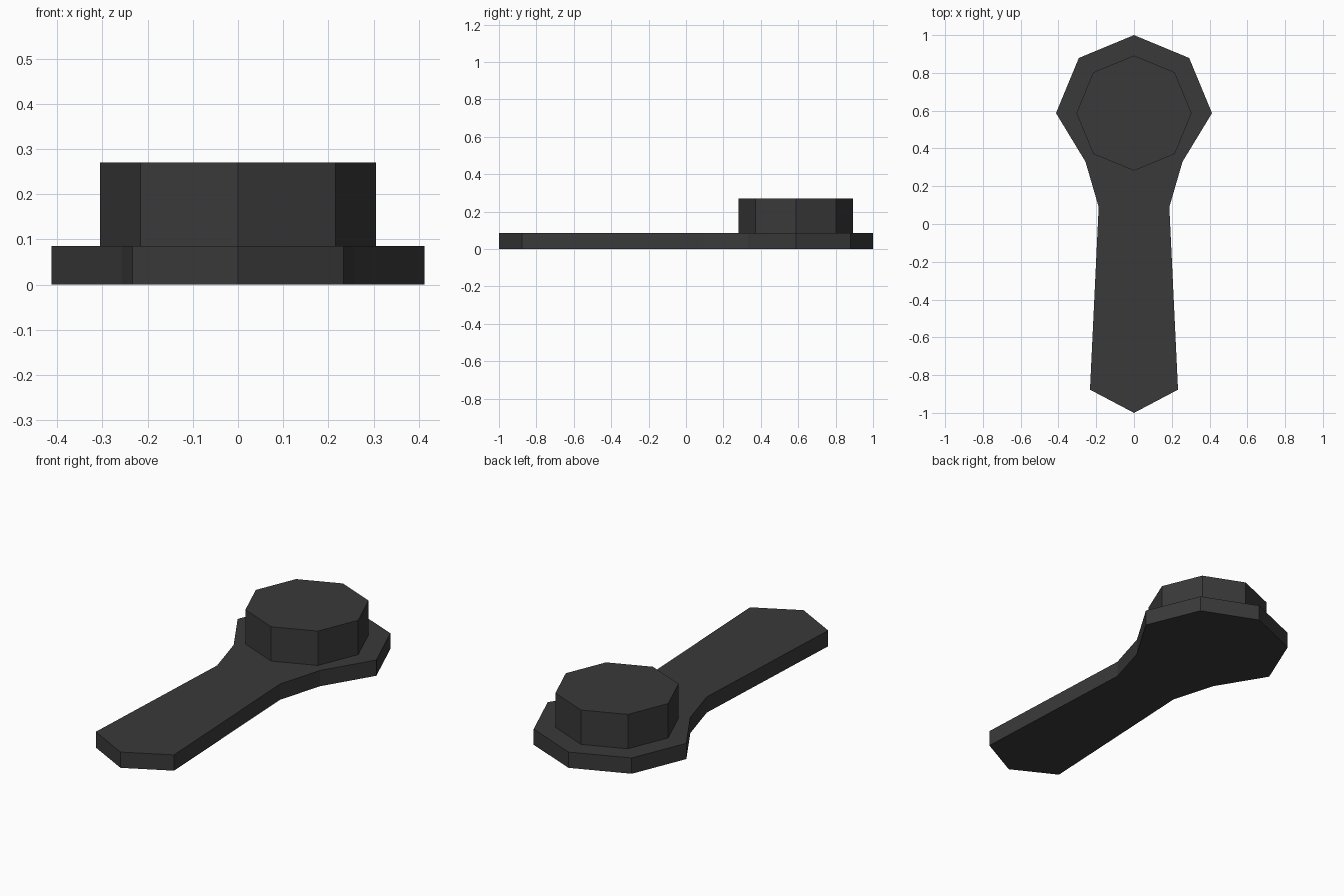
import bpy
import bmesh
from math import cos, sin, tau

cube = bpy.data.objects.get("Cube")
if cube:
    bpy.data.objects.remove(cube, do_unlink=True)

PLATE_TOP = 0.085
HUB_TOP = 0.27
HUB_Y = 0.587

# Single dark grey colour
grey = bpy.data.materials.new("dark_grey")
grey.use_nodes = True
colour = (0.042, 0.042, 0.042, 1)
grey.diffuse_color = colour
grey.node_tree.nodes["Principled BSDF"].inputs["Base Color"].default_value = colour


def prism(name, outline, bottom, top):
    """Extrude a flat outline into a solid with flat faces."""
    bm = bmesh.new()
    face = bm.faces.new([bm.verts.new((x, y, bottom)) for x, y in outline])
    side = bmesh.ops.extrude_face_region(bm, geom=[face], use_keep_orig=True)
    raised = [v for v in side["geom"] if isinstance(v, bmesh.types.BMVert)]
    bmesh.ops.translate(bm, verts=raised, vec=(0, 0, top - bottom))
    bmesh.ops.recalc_face_normals(bm, faces=bm.faces)
    mesh = bpy.data.meshes.new(name)
    bm.to_mesh(mesh)
    bm.free()
    mesh.materials.append(grey)
    obj = bpy.data.objects.new(name, mesh)
    bpy.context.collection.objects.link(obj)
    return obj


# Lever plate: half outline from the pointed tip to the rounded head, mirrored
half = [(0.233, -0.877), (0.187, 0.09), (0.257, 0.33),
        (0.413, HUB_Y), (0.292, 0.879)]
outline = [(0, -1)] + half + [(0, 1)] + [(-x, y) for x, y in reversed(half)]
prism("lever_plate", outline, 0, PLATE_TOP)

# Octagonal hub standing on the head
octagon = [(0.305 * cos(tau * i / 8), HUB_Y + 0.305 * sin(tau * i / 8))
           for i in range(8)]
prism("hub", octagon, PLATE_TOP, HUB_TOP)
